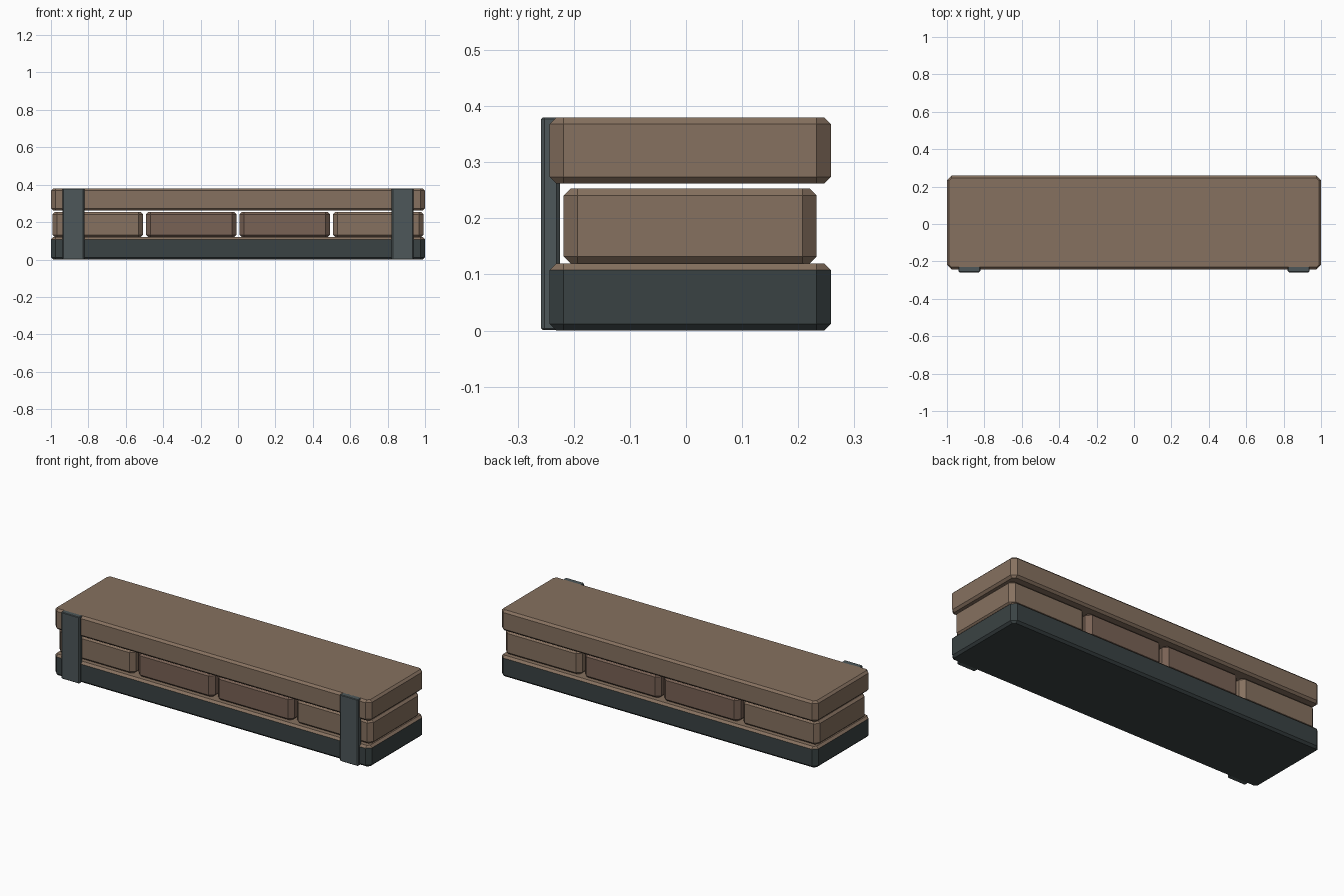
import bpy, bmesh

if "Cube" in bpy.data.objects:
    bpy.data.objects.remove(bpy.data.objects["Cube"])


def material(name, rgb):
    m = bpy.data.materials.new(name)
    m.diffuse_color = (*rgb, 1)
    m.use_nodes = True
    m.node_tree.nodes["Principled BSDF"].inputs["Base Color"].default_value = m.diffuse_color
    return m


WOOD = material("wood", (0.24, 0.165, 0.115))
WOOD_DARK = material("dark_wood", (0.19, 0.122, 0.09))
DARK = material("dark_base", (0.042, 0.055, 0.057))
METAL = material("strap_metal", (0.075, 0.095, 0.1))


def ring(bm, x, y, hx, hy, z, cut):
    # octagonal outline: rectangle with cut corners
    pts = [(hx, hy - cut), (hx - cut, hy), (cut - hx, hy), (-hx, hy - cut),
           (-hx, cut - hy), (cut - hx, -hy), (hx - cut, -hy), (hx, cut - hy)]
    return [bm.verts.new((x + a, y + b, z)) for a, b in pts]


def block(name, xs, ys, zs, cut, edge, mat, top_mat=None):
    """Box with cut vertical corners and chamfered top and bottom rims."""
    x, y = sum(xs) / 2, sum(ys) / 2
    hx, hy = (xs[1] - xs[0]) / 2, (ys[1] - ys[0]) / 2
    bm = bmesh.new()
    levels = [(zs[0], edge), (zs[0] + edge, 0), (zs[1] - edge, 0), (zs[1], edge)]
    rings = [ring(bm, x, y, hx - e, hy - e, z, cut - e) for z, e in levels]
    for lo, hi in zip(rings, rings[1:]):
        for i in range(8):
            j = (i + 1) % 8
            bm.faces.new((lo[i], lo[j], hi[j], hi[i]))
    bm.faces.new(rings[0][::-1])
    bm.faces.new(rings[-1])
    bmesh.ops.recalc_face_normals(bm, faces=bm.faces)
    me = bpy.data.meshes.new(name)
    me.materials.append(mat)
    if top_mat:
        me.materials.append(top_mat)
        for f in bm.faces:
            f.material_index = int(f.normal.z > 0.1)
    bm.to_mesh(me)
    bm.free()
    ob = bpy.data.objects.new(name, me)
    bpy.context.collection.objects.link(ob)
    return ob


# Bottom slab (dark with wooden upper face) and top slab
SLAB_Y = (-0.243, 0.258)
block("base_slab", (-1, 1), SLAB_Y, (0, 0.12), 0.025, 0.012, DARK, WOOD)
block("top_slab", (-1, 1), SLAB_Y, (0.262, 0.38), 0.025, 0.012, WOOD)

# Row of four middle blocks
for i, cx in enumerate((-0.75, -0.25, 0.25, 0.75)):
    block(f"middle_block_{i + 1}", (cx - 0.242, cx + 0.242), (-0.218, 0.233),
          (0.12, 0.253), 0.025, 0.012, WOOD if i in (0, 3) else WOOD_DARK)

# Vertical straps on the front
for side, cx in (("left", -0.88), ("right", 0.88)):
    block(f"{side}_strap", (cx - 0.058, cx + 0.058), (-0.258, -0.225),
          (0.001, 0.38), 0.006, 0.003, METAL)
